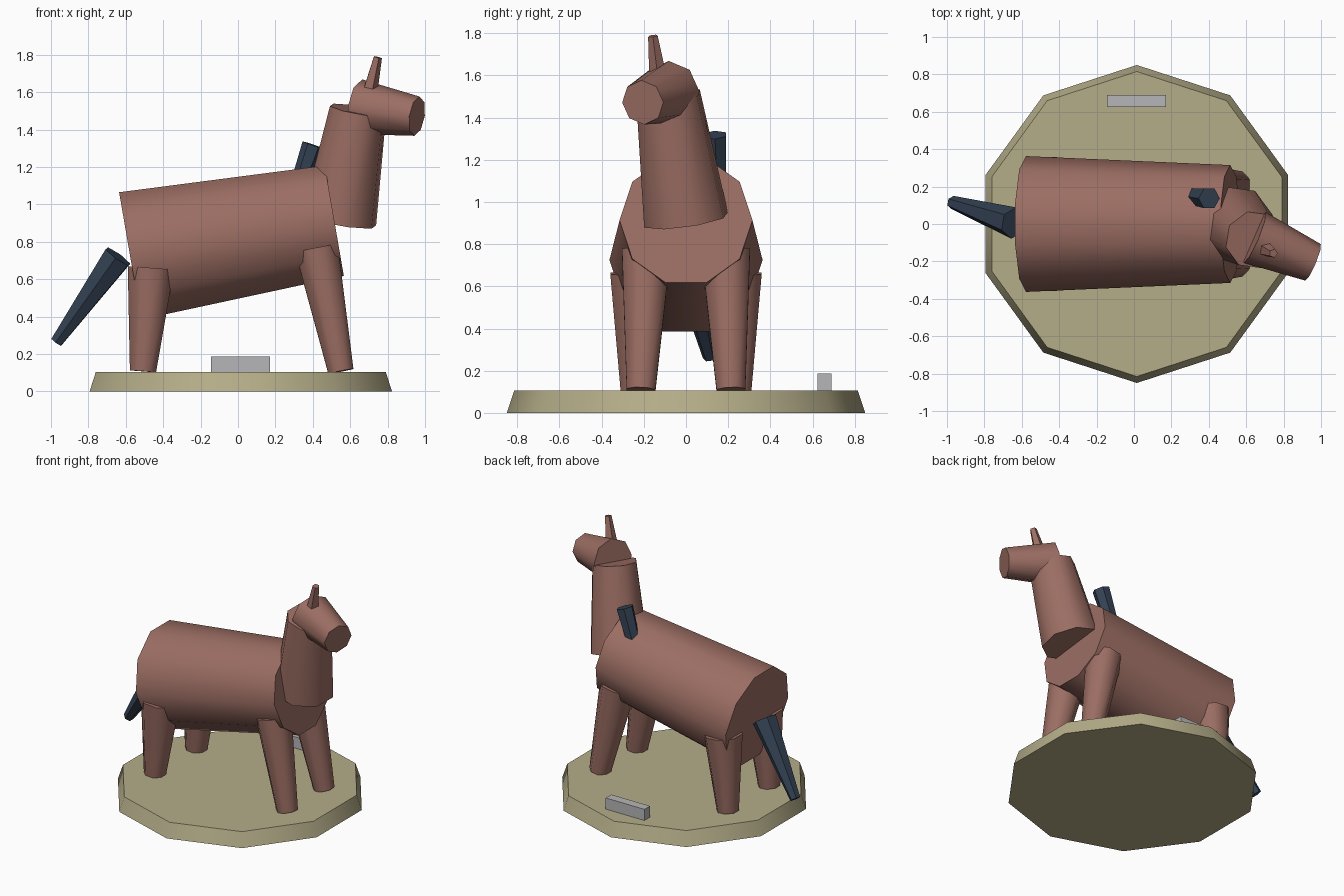
import bpy, bmesh
from math import cos, sin, pi, radians
from mathutils import Vector

cube = bpy.data.objects.get("Cube")
if cube:
    bpy.data.objects.remove(cube, do_unlink=True)


def material(name, rgb):
    mat = bpy.data.materials.new(name)
    mat.use_nodes = True
    color = (*rgb, 1)
    mat.diffuse_color = color
    mat.node_tree.nodes["Principled BSDF"].inputs["Base Color"].default_value = color
    return mat


brown = material("reddish brown", (0.33, 0.155, 0.125))
navy = material("dark blue", (0.035, 0.055, 0.09))
tan = material("sandy tan", (0.46, 0.42, 0.25))
grey = material("light grey", (0.47, 0.47, 0.48))


def finish(name, bm, mat):
    bmesh.ops.recalc_face_normals(bm, faces=bm.faces)
    mesh = bpy.data.meshes.new(name)
    bm.to_mesh(mesh)
    bm.free()
    mesh.materials.append(mat)
    obj = bpy.data.objects.new(name, mesh)
    bpy.context.collection.objects.link(obj)
    bpy.ops.object.select_all(action='DESELECT')
    obj.select_set(True)
    bpy.context.view_layer.objects.active = obj
    bpy.ops.object.shade_smooth_by_angle(angle=radians(50))
    return obj


def taper(name, start, end, r_start, r_end, sides, mat, roll=0):
    """Capped frustum running from start to end."""
    start, end = Vector(start), Vector(end)
    turn = Vector((0, 0, 1)).rotation_difference(end - start)
    bm = bmesh.new()
    rings = []
    for center, radius in ((start, r_start), (end, r_end)):
        ring = []
        for i in range(sides):
            a = 2 * pi * i / sides + radians(roll)
            ring.append(bm.verts.new(center + turn @ Vector((radius * cos(a), radius * sin(a), 0))))
        bm.faces.new(ring)
        rings.append(ring)
    low, high = rings
    for i in range(sides):
        j = (i + 1) % sides
        bm.faces.new((low[i], low[j], high[j], high[i]))
    return finish(name, bm, mat)


# Stand with a small block on its far edge
taper("stand", (0.015, 0, 0), (0.015, 0, 0.105), 0.85, 0.815, 10, tan, 90)
bm = bmesh.new()
bmesh.ops.create_cube(bm, size=1)
bmesh.ops.scale(bm, vec=(0.315, 0.065, 0.09), verts=bm.verts)
bmesh.ops.translate(bm, vec=(0.013, 0.657, 0.142), verts=bm.verts)
finish("stand_block", bm, grey)

# Body, neck and head
taper("body", (-0.577, 0, 0.725), (0.515, 0, 0.913), 0.363, 0.315, 10, brown, 90)
taper("neck", (0.54, 0, 0.915), (0.642, -0.085, 1.505), 0.207, 0.157, 8, brown, 14)
taper("head", (0.645, -0.072, 1.522), (0.957, -0.205, 1.472), 0.148, 0.106, 8, brown, 22.5)
taper("ear", (0.705, -0.135, 1.61), (0.746, -0.157, 1.787), 0.042, 0.024, 5, brown)

# Legs, one pair at each end
for side, s in (("left", 1), ("right", -1)):
    taper("front_leg_" + side, (0.55, 0.213 * s, 0.108), (0.42, 0.188 * s, 0.765),
          0.074, 0.125, 8, brown, 22.5)
    taper("back_leg_" + side, (-0.508, 0.24 * s, 0.108), (-0.466, 0.235 * s, 0.66),
          0.076, 0.134, 8, brown, 22.5)

# Mane tuft and tail
taper("mane", (0.32, 0.148, 1.08), (0.402, 0.137, 1.318), 0.048, 0.06, 6, navy)
taper("tail", (-0.642, 0.005, 0.722), (-0.97, 0.115, 0.265), 0.085, 0.036, 6, navy)
